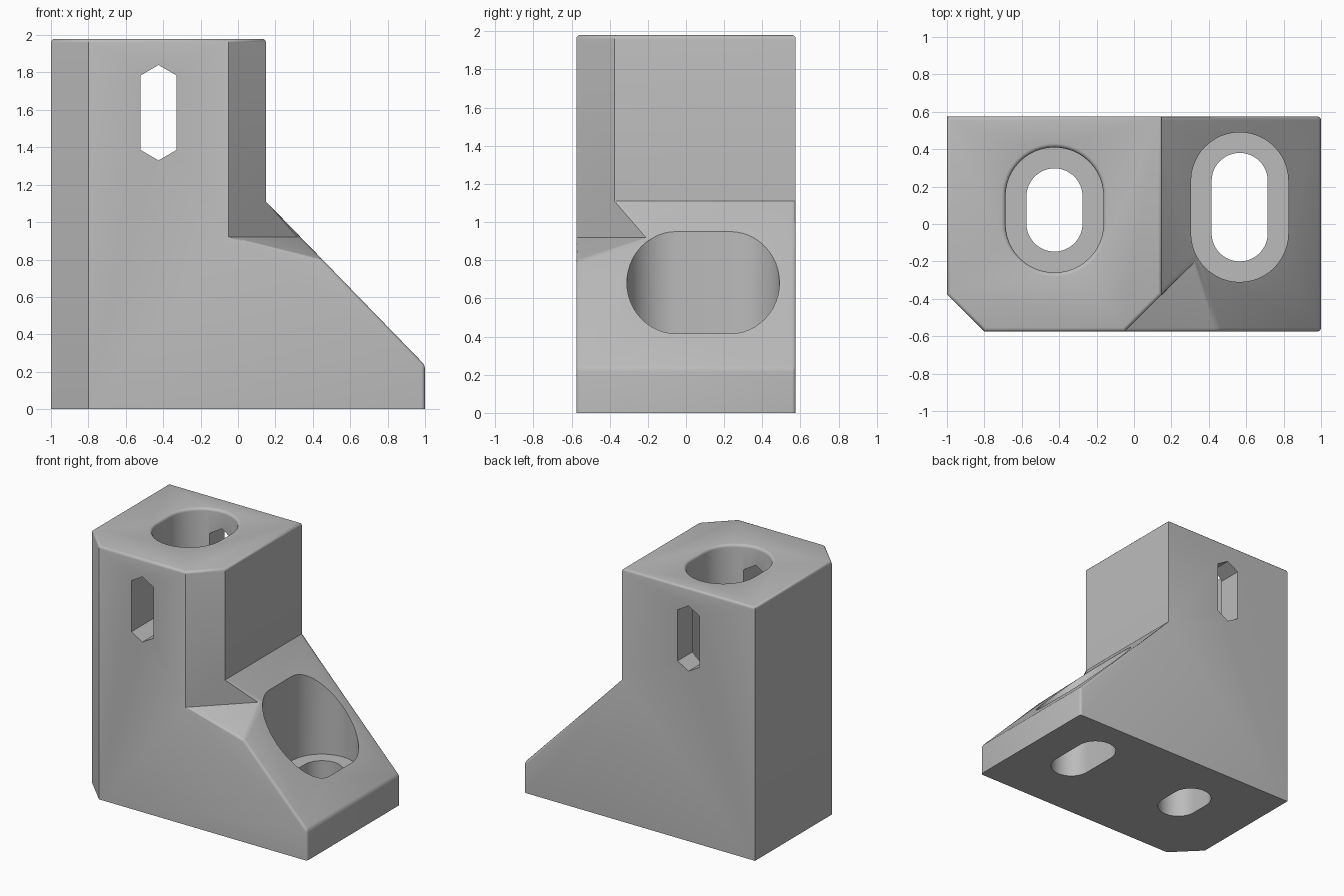
import bpy, bmesh, math
from mathutils import Vector

cube = bpy.data.objects.get("Cube")
if cube:
    bpy.data.objects.remove(cube, do_unlink=True)

grey = bpy.data.materials.new("light grey plastic")
grey.use_nodes = True
colour = (0.5, 0.5, 0.5, 1)
grey.diffuse_color = colour
grey.node_tree.nodes["Principled BSDF"].inputs["Base Color"].default_value = colour

DEPTH = 0.575   # half depth of the bracket
HEIGHT = 1.98


def loft(name, rings):
    """Closed solid skinned through rings of equal point count."""
    bm = bmesh.new()
    loops = [[bm.verts.new(p) for p in ring] for ring in rings]
    n = len(loops[0])
    for a, b in zip(loops, loops[1:]):
        for i in range(n):
            j = (i + 1) % n
            bm.faces.new((a[i], a[j], b[j], b[i]))
    bm.faces.new(loops[0][::-1])
    bm.faces.new(loops[-1])
    bmesh.ops.recalc_face_normals(bm, faces=bm.faces[:])
    mesh = bpy.data.meshes.new(name)
    bm.to_mesh(mesh)
    bm.free()
    mesh.materials.append(grey)
    obj = bpy.data.objects.new(name, mesh)
    bpy.context.collection.objects.link(obj)
    return obj


def extrude_y(name, profile, half):
    return loft(name, [[(x, y, z) for x, z in profile] for y in (-half, half)])


def slot(x, y, z, radius, straight):
    """Ring of an obround lying along y."""
    pts = []
    for start, cy in ((0, y + straight / 2), (math.pi, y - straight / 2)):
        for i in range(25):
            a = start + math.pi * i / 24
            pts.append((x + radius * math.cos(a), cy + radius * math.sin(a), z))
    return pts


def cut(body, cutter):
    cutter.hide_render = True
    mod = body.modifiers.new("cut", "BOOLEAN")
    mod.operation, mod.solver, mod.object = "DIFFERENCE", "EXACT", cutter
    bpy.context.view_layer.objects.active = body
    bpy.ops.object.modifier_apply(modifier=mod.name)
    bpy.data.objects.remove(cutter, do_unlink=True)


# Tower with sloping foot
body = extrude_y("bracket_body", [(-1, 0), (1, 0), (1, 0.235), (0.15, 1.11),
                                  (0.15, HEIGHT), (-1, HEIGHT)], DEPTH)

# Full-height corner chamfer
corner = [(-1.2, -0.175), (-0.6, -0.775), (-1.2, -0.775)]
cut(body, loft("corner_cutter", [[(x, y, z) for x, y in corner] for z in (-1, 3)]))

# Upper corner chamfer ending on a sloping ledge
start = Vector((-0.05, -DEPTH, 0.92))
along, out = Vector((1, 1, 0)), Vector((1, -1, -0.48))
ledge = [start + along * a + out * b for a, b in ((-0.3, 0), (0.6, 0), (0.6, 0.7), (-0.3, 0.7))]
cut(body, loft("ledge_cutter", [ledge, [(p.x, p.y, 3) for p in ledge]]))

# Softened outer edges: top rim, slope edges and foot end
bm = bmesh.new()
bm.from_mesh(body.data)
bmesh.ops.remove_doubles(bm, verts=bm.verts[:], dist=0.0005)
bmesh.ops.dissolve_limit(bm, angle_limit=0.01, verts=bm.verts[:], edges=bm.edges[:])


def is_soft(e):
    if len(e.link_faces) != 2 or not e.is_convex or e.calc_face_angle() < 0.3:
        return False
    zs = [v.co.z for v in e.verts]
    if max(zs) < 0.01:
        return False
    normals = [f.normal for f in e.link_faces]
    rim = min(zs) > HEIGHT - 0.01
    slope = any(0.4 < n.z < 0.98 for n in normals)
    foot_end = all(v.co.x > 0.99 for v in e.verts) and max(zs) > 0.1
    return rim or slope or foot_end


bmesh.ops.bevel(bm, geom=[e for e in bm.edges if is_soft(e)], offset=0.02,
                segments=3, profile=0.5, affect="EDGES", clamp_overlap=True)
bm.to_mesh(body.data)
bm.free()

# Counterbored bolt slots; the tower slot has a rounded mouth
FLOOR = 0.29
tower = [(-0.1, 0.15), (FLOOR, 0.15), (FLOOR, 0.262)]
for i in range(5):
    a = math.pi / 2 * i / 4
    tower.append((HEIGHT - 0.022 * (1 - math.sin(a)), 0.284 - 0.022 * math.cos(a)))
tower.append((HEIGHT + 0.1, 0.284))
foot = [(-0.1, 0.15), (FLOOR, 0.15), (FLOOR, 0.26), (1.5, 0.26)]
for name, x, y, straight, steps in (("tower_slot_cutter", -0.425, 0.075, 0.145, tower),
                                    ("foot_slot_cutter", 0.565, 0.09, 0.28, foot)):
    cut(body, loft(name, [slot(x, y, z, r, straight) for z, r in steps]))

# Pointed window through the tower, front to back
window = [(-0.425, 1.33), (-0.33, 1.385), (-0.33, 1.785),
          (-0.425, 1.84), (-0.52, 1.785), (-0.52, 1.385)]
cut(body, extrude_y("window_cutter", window, 1))

bpy.ops.object.select_all(action="DESELECT")
body.select_set(True)
bpy.context.view_layer.objects.active = body
bpy.ops.object.shade_smooth_by_angle(angle=math.radians(32))
